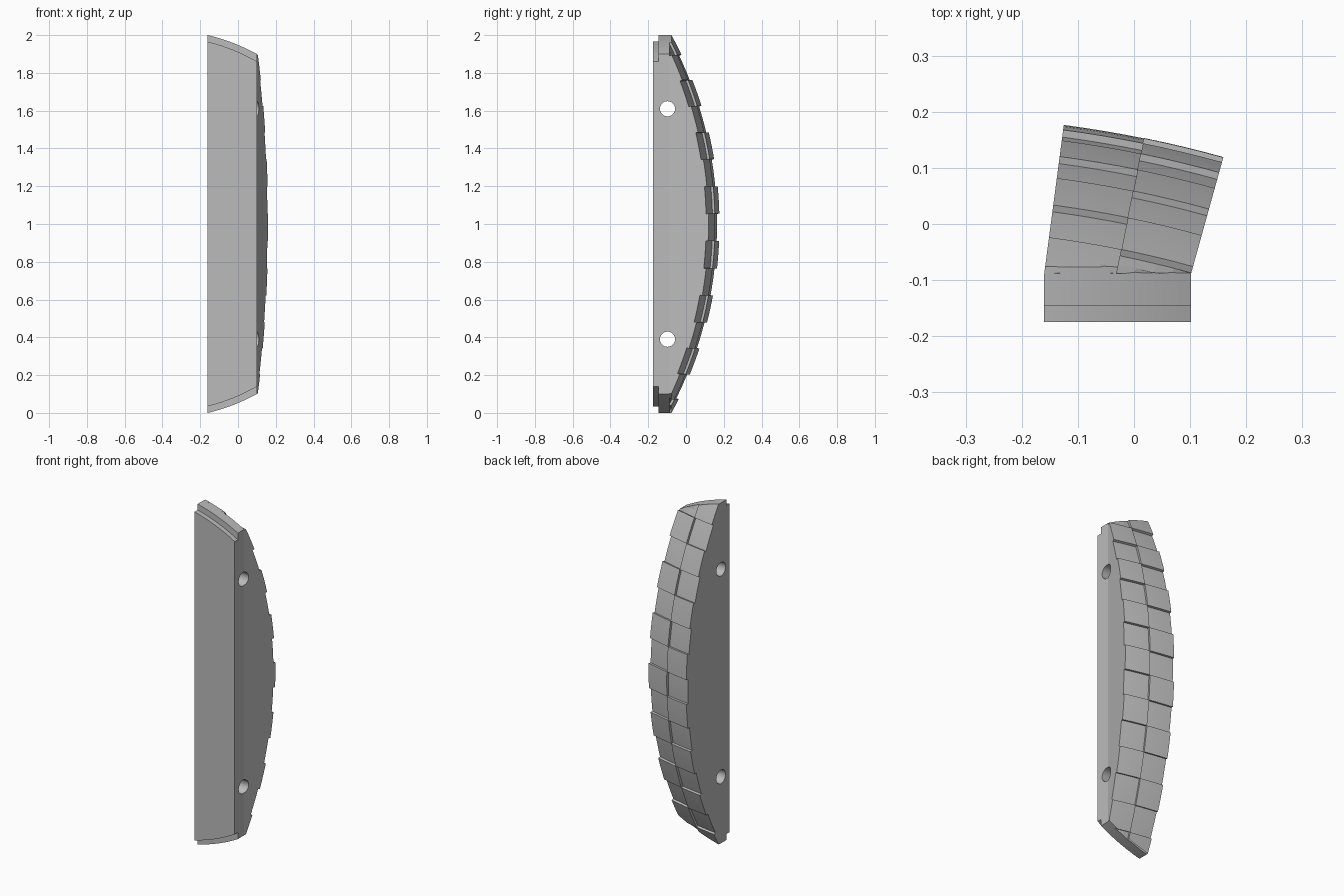
import bpy, bmesh
from math import sin, cos, tan, radians, pi
from mathutils import Matrix

cube = bpy.data.objects.get("Cube")
if cube:
    bpy.data.objects.remove(cube, do_unlink=True)

CX, CY, CZ = -0.3965, -1.885, 1.0      # centre of the dome sphere
R_HIGH, R_LOW = 2.08, 2.067            # raised and recessed tile radii
LON = (7.5, 11.5, 15.5)                # column borders in degrees
STEP = 4                               # tile size in degrees
FRONT, KINK, LEDGE = -0.175, -0.09, -0.146
RIM, INNER_RIM = 1.0276, 0.9936

grey = bpy.data.materials.new("plain grey")
grey.use_nodes = True
grey.diffuse_color = (0.5, 0.5, 0.5, 1)
grey.node_tree.nodes["Principled BSDF"].inputs["Base Color"].default_value = (0.5, 0.5, 0.5, 1)


def loft(name, loops):
    """Closed solid through a list of equal point loops, capped at both ends."""
    bm = bmesh.new()
    rings = [[bm.verts.new(p) for p in loop] for loop in loops]
    n = len(rings[0])
    for a, b in zip(rings, rings[1:]):
        for i in range(n):
            j = (i + 1) % n
            bm.faces.new((a[i], a[j], b[j], b[i]))
    bm.faces.new(rings[0])
    bm.faces.new(rings[-1])
    bmesh.ops.recalc_face_normals(bm, faces=bm.faces)
    mesh = bpy.data.meshes.new(name)
    bm.to_mesh(mesh)
    bm.free()
    mesh.materials.append(grey)
    obj = bpy.data.objects.new(name, mesh)
    bpy.context.collection.objects.link(obj)
    return obj


def cut(obj, cutter, operation):
    mod = obj.modifiers.new("cut", 'BOOLEAN')
    mod.solver = 'EXACT'
    mod.operation = operation
    mod.object = cutter
    bpy.context.view_layer.update()
    mesh = bpy.data.meshes.new_from_object(
        obj.evaluated_get(bpy.context.evaluated_depsgraph_get()))
    obj.modifiers.clear()
    obj.data = mesh


def dome_point(radius, lat, lon):
    lat, lon = radians(lat), radians(lon)
    y = max(CY + radius * cos(lat) * cos(lon), KINK + 0.002)
    return (CX + (y - CY) * tan(lon), y, CZ + radius * sin(lat))


def side_x(lon):
    return CX + (KINK - CY) * tan(radians(lon))


def body_section(lat):
    z = CZ + R_LOW * sin(radians(lat))
    left, right = side_x(LON[0]), side_x(LON[2])
    arc = [dome_point(R_LOW, lat, LON[2] - i) for i in range(2 * STEP + 1)]
    return [(left, KINK, z), (left, FRONT, z), (right, FRONT, z), (right, KINK, z)] + arc


def tile_section(lat, lon):
    span = range(STEP + 1)
    return ([dome_point(R_HIGH, lat, lon + i) for i in span] +
            [dome_point(R_LOW - 0.002, lat, lon + i) for i in reversed(span)])


def disc_ring(radius, y, count=180):
    return [(CX + radius * cos(2 * pi * i / count), y, CZ + radius * sin(2 * pi * i / count))
            for i in range(count)]


# stepped round rim that trims both ends
disc = loft("rim_cutter", [disc_ring(INNER_RIM, -0.4), disc_ring(INNER_RIM, LEDGE),
                           disc_ring(RIM, LEDGE), disc_ring(RIM, 0.5)])

# main body with recessed dome surface
body = loft("body", [body_section(k + 0.5) for k in range(-30, 30)])
cut(body, disc, 'INTERSECT')

# two bolt holes through the sides
for z in (0.39, 1.61):
    ring = [(-0.098 + 0.04 * cos(i * pi / 24), z + 0.04 * sin(i * pi / 24)) for i in range(48)]
    drill = loft("hole_cutter", [[(x, y, h) for y, h in ring] for x in (-0.5, 0.5)])
    cut(body, drill, 'DIFFERENCE')
    bpy.data.objects.remove(drill, do_unlink=True)

# raised tiles in a checkerboard over two columns
parts = [body]
for k in range(-8, 7):
    column = k % 2
    start = 1.5 + STEP * k
    tile = loft("raised_tile", [tile_section(start + i, LON[column]) for i in range(STEP + 1)])
    if abs(k + 0.5) > 5:
        cut(tile, disc, 'INTERSECT')
    if len(tile.data.polygons):
        parts.append(tile)
    else:
        bpy.data.objects.remove(tile, do_unlink=True)
bpy.data.objects.remove(disc, do_unlink=True)

# smooth curved surfaces, crisp edges
bpy.ops.object.select_all(action='DESELECT')
for obj in parts:
    obj.select_set(True)
bpy.context.view_layer.objects.active = body
bpy.ops.object.shade_smooth_by_angle(angle=radians(5))
